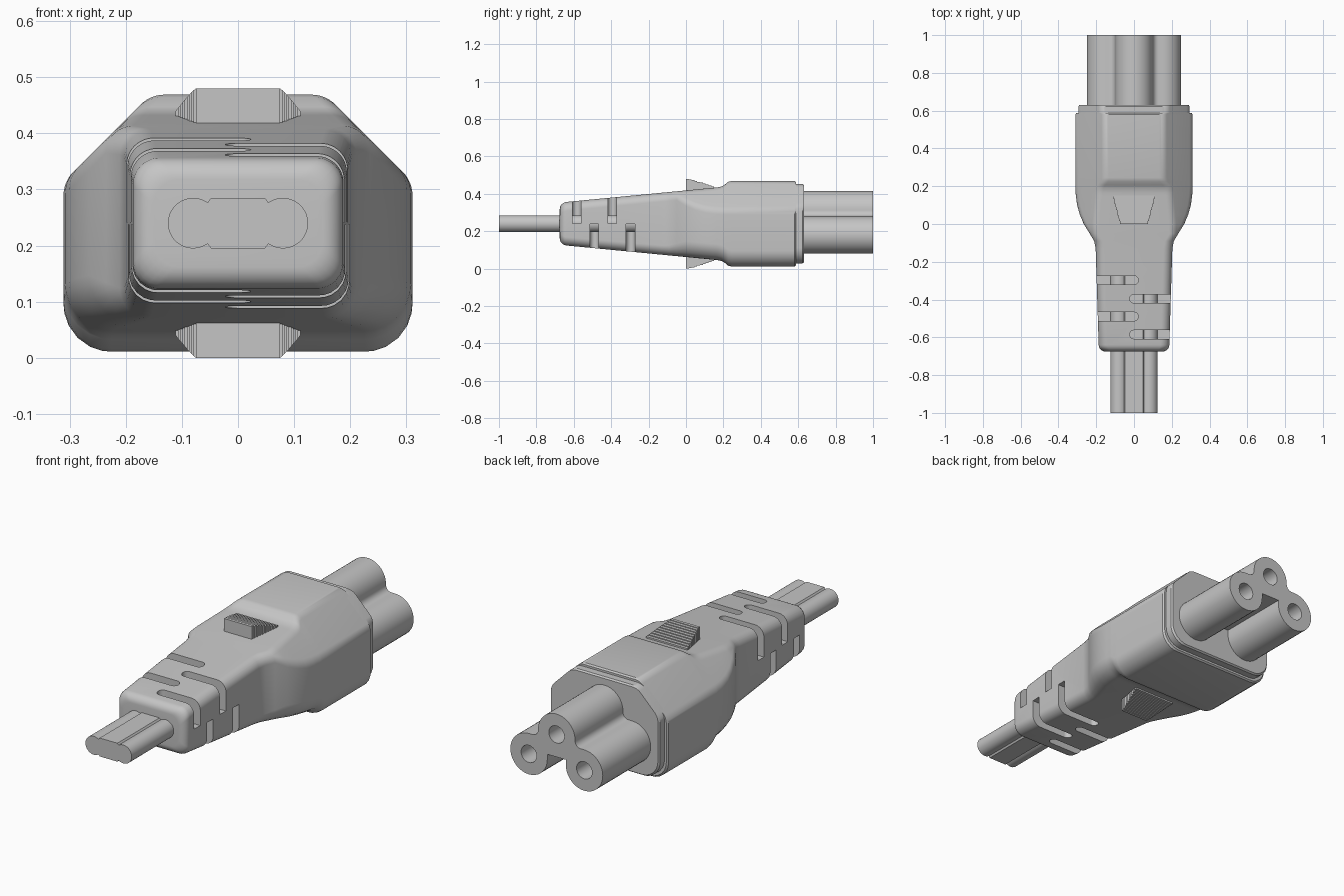
import bpy, bmesh, math
from mathutils import Vector

if bpy.data.objects.get("Cube"):
    bpy.data.objects.remove(bpy.data.objects["Cube"])

MID = 0.24
grey = bpy.data.materials.new("grey plastic")
grey.use_nodes = True
grey.diffuse_color = (0.56, 0.56, 0.56, 1)
grey.node_tree.nodes["Principled BSDF"].inputs["Base Color"].default_value = (0.56, 0.56, 0.56, 1)


def arc(cx, cz, r, a0, a1, n=16):
    angles = [math.radians(a0 + (a1 - a0) * i / n) for i in range(n + 1)]
    return [(cx + r * math.cos(a), cz + r * math.sin(a)) for a in angles]


def add_loft(bm, sections):
    """Skin a list of equal-length rings of points and cap both ends."""
    rings = [[bm.verts.new(p) for p in s] for s in sections]
    n = len(rings[0])
    for a, b in zip(rings, rings[1:]):
        for i in range(n):
            j = (i + 1) % n
            bm.faces.new((a[i], a[j], b[j], b[i]))
    bm.faces.new(rings[0])
    bm.faces.new(rings[-1])


def make(name, lofts):
    bm = bmesh.new()
    for sections in lofts:
        add_loft(bm, sections)
    bmesh.ops.recalc_face_normals(bm, faces=bm.faces)
    mesh = bpy.data.meshes.new(name)
    bm.to_mesh(mesh)
    bm.free()
    mesh.materials.append(grey)
    ob = bpy.data.objects.new(name, mesh)
    bpy.context.collection.objects.link(ob)
    return ob


def prism(outline, y0, y1):
    return [[(x, y, z) for x, z in outline] for y in (y0, y1)]


def cut(ob, cutter):
    mod = ob.modifiers.new("cut", 'BOOLEAN')
    mod.object, mod.operation, mod.solver = cutter, 'DIFFERENCE', 'EXACT'
    bpy.context.view_layer.update()
    dg = bpy.context.evaluated_depsgraph_get()
    mesh = bpy.data.meshes.new_from_object(ob.evaluated_get(dg))
    ob.modifiers.clear()
    ob.data = mesh
    bpy.data.objects.remove(cutter)


def smooth(ob, angle=30):
    bpy.ops.object.select_all(action='DESELECT')
    ob.select_set(True)
    bpy.context.view_layer.objects.active = ob
    bpy.ops.object.shade_smooth_by_angle(angle=math.radians(angle))


def lerp(table, y):
    for (y0, v0), (y1, v1) in zip(table, table[1:]):
        if y <= y1:
            return v0 + (v1 - v0) * max(0, (y - y0) / (y1 - y0))
    return table[-1][1]


def rounded(corners, n=6):
    """Round each (x, z, tangent length) corner of a closed outline."""
    out = []
    for i, (x, z, t) in enumerate(corners):
        p = Vector((x, z))
        a = (Vector(corners[i - 1][:2]) - p).normalized()
        b = (Vector(corners[(i + 1) % len(corners)][:2]) - p).normalized()
        half = a.angle(b) / 2
        r = t * math.tan(half)
        c = p + (a + b).normalized() * (t / math.cos(half))
        s, e = p + a * t - c, p + b * t - c
        for k in range(n + 1):
            q = c + s.lerp(e, k / n).normalized() * r
            out.append((q.x, q.y))
    return out


# Housing outline: half width and half height along the length
WIDTH = [(-0.675, 0.186), (-0.13, 0.203), (-0.09, 0.211), (-0.05, 0.235), (0, 0.266),
         (0.05, 0.287), (0.1, 0.301), (0.15, 0.308), (0.2, 0.311)]
HEIGHT = [(-0.675, 0.113), (0.165, 0.194), (0.19, 0.199), (0.205, 0.207),
          (0.225, 0.224), (0.245, 0.229)]
RADIUS = [(-0.675, 0.045), (-0.1, 0.05), (0, 0.085)]


def housing_section(y, inset=0):
    w, h = lerp(WIDTH, y) - inset, lerp(HEIGHT, y) - inset
    top, low = MID + h, MID - h
    c = max(0.028, w + top - 0.625)
    t = min(0.025, 0.7 * c)
    r = lerp(RADIUS, y)
    outline = rounded([(-w, low, r), (w, low, r), (w, top - c, t), (w - c, top, t),
                       (c - w, top, t), (-w, top - c, t)])
    return [(x, y, z) for x, z in outline]


# Housing with a rounded cable end
R = 0.035
sections = []
for i in range(6, -1, -1):
    a = math.radians(15 * i)
    sections.append(housing_section(-0.675 + R * (1 - math.sin(a)), R * (1 - math.cos(a))))
ys = sorted({y for y, _ in WIDTH[1:] + HEIGHT[1:]} | {-0.4, 0.58})
sections += [housing_section(y) for y in ys] + [housing_section(0.588, 0.006)]
housing = make("housing", [sections])

# Alternating strain relief slots that reach in to the cable
slots = []
for side in (1, -1):
    for up in (1, -1):
        for y in ((-0.585, -0.395) if side == up else (-0.49, -0.297)):
            plan = [(-side * px, y + py) for px, py in arc(0, 0, 0.023, -90, 90, 12)]
            plan += [(side * 0.35, y + 0.023), (side * 0.35, y - 0.023)]
            slots.append([[(px, py, MID + up * z) for px, py in plan] for z in (0.002, 0.4)])
cut(housing, make("slot_cutter", slots))
smooth(housing)

# Collar behind the plug nose
collar = make("collar", [[[(x, y, z) for x, _, z in housing_section(0.5, inset)]
                          for y, inset in ((0.57, 0.016), (0.622, 0.016), (0.63, 0.022))]])
smooth(collar)

# Three-lobed nose
half = arc(0.15, 0.18, 0.1, -180, 90, 27)
half += arc(0.13, 0.31, 0.03, -90, -180, 6)
half += arc(0, 0.315, 0.1, 0, 85, 12)
outline = [(0.05, 0.205)] + half + [(-x, z) for x, z in reversed(half)] + [(-0.05, 0.205)]
nose = make("plug_nose", [prism(outline, 0.6, 1)])
holes = [prism(arc(x, z, 0.042, 0, 345, 23), 0.7, 1.1)
         for x, z in ((0.15, 0.18), (-0.15, 0.18), (0, 0.315))]
cut(nose, make("hole_cutter", holes))
smooth(nose)

# Flat twin cable with a webbed middle
right = arc(0.08, MID, 0.045, -125, 125, 24)
right = [(0.048, MID - 0.045)] + right + [(0.048, MID + 0.045)]
cable = make("cable", [prism(right + [(-x, z) for x, z in reversed(right)], -1, -0.2)])
smooth(cable)

# Ribbed grip wedges, top and bottom
STEPS = 10
for name, up in (("top_grip", 1), ("bottom_grip", -1)):
    rings = []
    for i in range(STEPS):
        f = i / STEPS
        z = MID + up * (0.24 - 0.045 * f ** 1.15)
        for y in (0.15 * f, 0.15 * (f + 1 / STEPS)):
            w = 0.075 + 0.04 * f
            rings.append([(-w, y, MID + up * 0.16), (w, y, MID + up * 0.16),
                          (w, y, z), (-w, y, z)])
    make(name, [rings])
